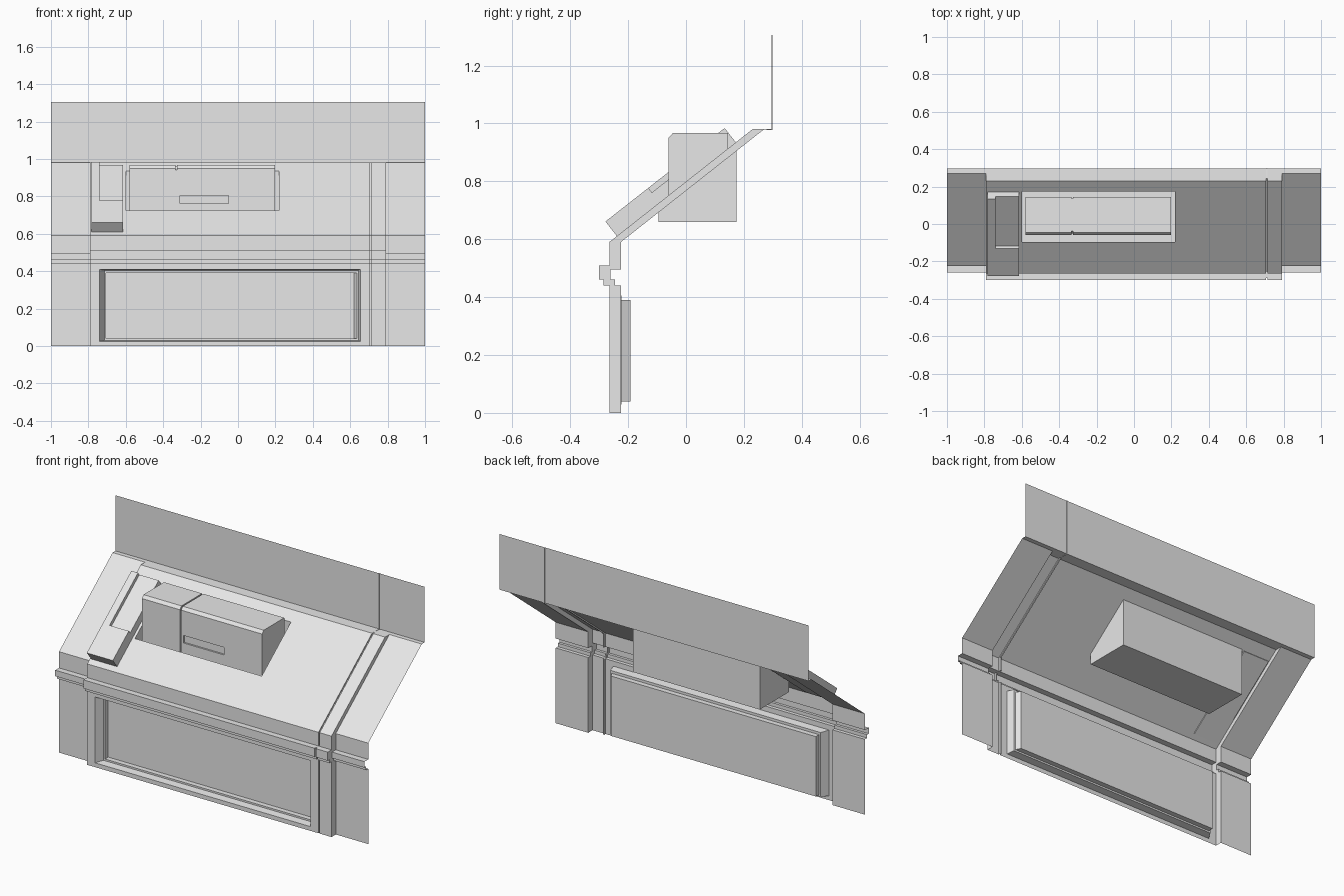
import bpy, bmesh

cube = bpy.data.objects.get("Cube")
if cube:
    bpy.data.objects.remove(cube, do_unlink=True)

grey = bpy.data.materials.new("plain_grey")
grey.use_nodes = True
grey.diffuse_color = (0.8, 0.8, 0.8, 1)
grey.node_tree.nodes["Principled BSDF"].inputs["Base Color"].default_value = (0.8, 0.8, 0.8, 1)


def finish(bm, name):
    bmesh.ops.remove_doubles(bm, verts=bm.verts, dist=0.0005)
    bmesh.ops.recalc_face_normals(bm, faces=bm.faces)
    mesh = bpy.data.meshes.new(name)
    bm.to_mesh(mesh)
    bm.free()
    mesh.materials.append(grey)
    obj = bpy.data.objects.new(name, mesh)
    bpy.context.collection.objects.link(obj)
    return obj


def bridge(bm, a, b, closed):
    n = len(a)
    for i in range(n if closed else n - 1):
        j = (i + 1) % n
        bm.faces.new((a[i], a[j], b[j], b[i]))


def loft(bm, sections, closed=False):
    """Join (x, [(y, z), ...]) profiles along x; cap the ends when closed."""
    rings = [[bm.verts.new((x, y, z)) for y, z in prof] for x, prof in sections]
    for a, b in zip(rings, rings[1:]):
        bridge(bm, a, b, closed)
    if closed:
        bm.faces.new(rings[0])
        bm.faces.new(rings[-1])


def cut_window(bm, x0, x1, z0, z1, y0, y1):
    """Remove the faces whose centre is inside the given box."""
    gone = []
    for f in bm.faces:
        c = f.calc_center_median()
        if x0 < c.x < x1 and y0 < c.y < y1 and z0 < c.z < z1:
            gone.append(f)
    bmesh.ops.delete(bm, geom=gone, context="FACES")


def recess(bm, rings):
    """Stepped rectangular recess facing the front, closed at the last ring."""
    loops = [[bm.verts.new(p) for p in ((x0, y, z0), (x1, y, z0), (x1, y, z1), (x0, y, z1))]
             for x0, x1, z0, z1, y in rings]
    for a, b in zip(loops, loops[1:]):
        bridge(bm, a, b, True)
    bm.faces.new(loops[-1])


def slope_z(y):
    return 0.59 + (y + 0.265) * 0.788


# Console shell: front wall, moulding, sloped top, ledge and back wall
HOLE_FRONT, HOLE_BACK = -0.095, 0.175


def shell_profile(shift, ledge_top=0.51, back=0.0):
    front = [(-0.265, 0), (-0.265, 0.025), (-0.265, 0.41), (-0.265, 0.44),
             (-0.285, 0.44), (-0.285, 0.46), (-0.30, 0.46), (-0.30, ledge_top),
             (-0.265, ledge_top), (-0.265, 0.59),
             (HOLE_FRONT, slope_z(HOLE_FRONT)), (HOLE_BACK, slope_z(HOLE_BACK)),
             (0.23, 0.98)]
    wall = 0.296 + back
    return [(y + shift, z) for y, z in front] + [(wall, 0.98 - back), (wall, 1.305)]


centre, side = shell_profile(0), shell_profile(0.04, 0.495)
groove = shell_profile(0.012, back=0.003)
bm = bmesh.new()
loft(bm, [(-1, side), (-0.79, side), (-0.79, centre), (-0.74, centre), (-0.60, centre),
          (0.22, centre), (0.655, centre), (0.706, centre), (0.706, groove),
          (0.714, groove), (0.714, centre), (0.79, centre), (0.79, side), (1, side)])
cut_window(bm, -0.74, 0.655, 0.025, 0.41, -0.27, -0.26)
cut_window(bm, -0.60, 0.22, 0.70, 0.95, HOLE_FRONT, HOLE_BACK)
finish(bm, "console_shell")

# Recessed front panel
bm = bmesh.new()
recess(bm, [(-0.74, 0.655, 0.025, 0.41, -0.265), (-0.715, 0.645, 0.03, 0.405, -0.222),
            (-0.705, 0.635, 0.04, 0.39, -0.222), (-0.705, 0.62, 0.04, 0.39, -0.192)])
finish(bm, "front_panel_recess")

# Open pocket sunk into the slope
bm = bmesh.new()
corners = [(-0.60, HOLE_FRONT), (0.22, HOLE_FRONT), (0.22, HOLE_BACK), (-0.60, HOLE_BACK)]
rim = [bm.verts.new((x, y, slope_z(y))) for x, y in corners]
floor = [bm.verts.new((x, y, 0.66)) for x, y in corners]
bridge(bm, rim, floor, True)
bm.faces.new(floor)
finish(bm, "pocket")

# Raised housing in the pocket, with a seam and a front slot


def housing_profile(d):
    f, b, t = -0.06 + d, 0.145 - d, 0.967 - d
    return [(f, 0.66), (f, 0.762), (f, 0.806), (f, 0.95 - d), (f + 0.015, t), (b, t), (b, 0.66)]


body, seam = housing_profile(0), housing_profile(0.008)
bm = bmesh.new()
loft(bm, [(-0.58, body), (-0.334, body), (-0.334, seam), (-0.326, seam), (-0.326, body),
          (-0.31, body), (-0.05, body), (0.198, body)], closed=True)
cut_window(bm, -0.31, -0.05, 0.762, 0.806, -0.065, -0.055)
recess(bm, [(-0.31, -0.05, 0.762, 0.806, -0.06), (-0.31, -0.05, 0.762, 0.806, -0.05)])
finish(bm, "housing")

# Sloped bracket: full-height strip and foot, lower plate beside it


def on_slope(along, height):
    return (-0.235 + 0.787 * along - 0.617 * height, 0.606 + 0.617 * along + 0.787 * height)


def bracket_profile(plate_height):
    pts = [(0, 0), (0, 0.07), (0.188, 0.07), (0.188, plate_height),
           (0.523, plate_height), (0.523, 0)]
    return [on_slope(a, h) for a, h in pts]


strip, plate = bracket_profile(0.07), bracket_profile(0.05)
bm = bmesh.new()
loft(bm, [(-0.783, strip), (-0.74, strip), (-0.74, plate), (-0.615, plate)], closed=True)
finish(bm, "sloped_bracket")
